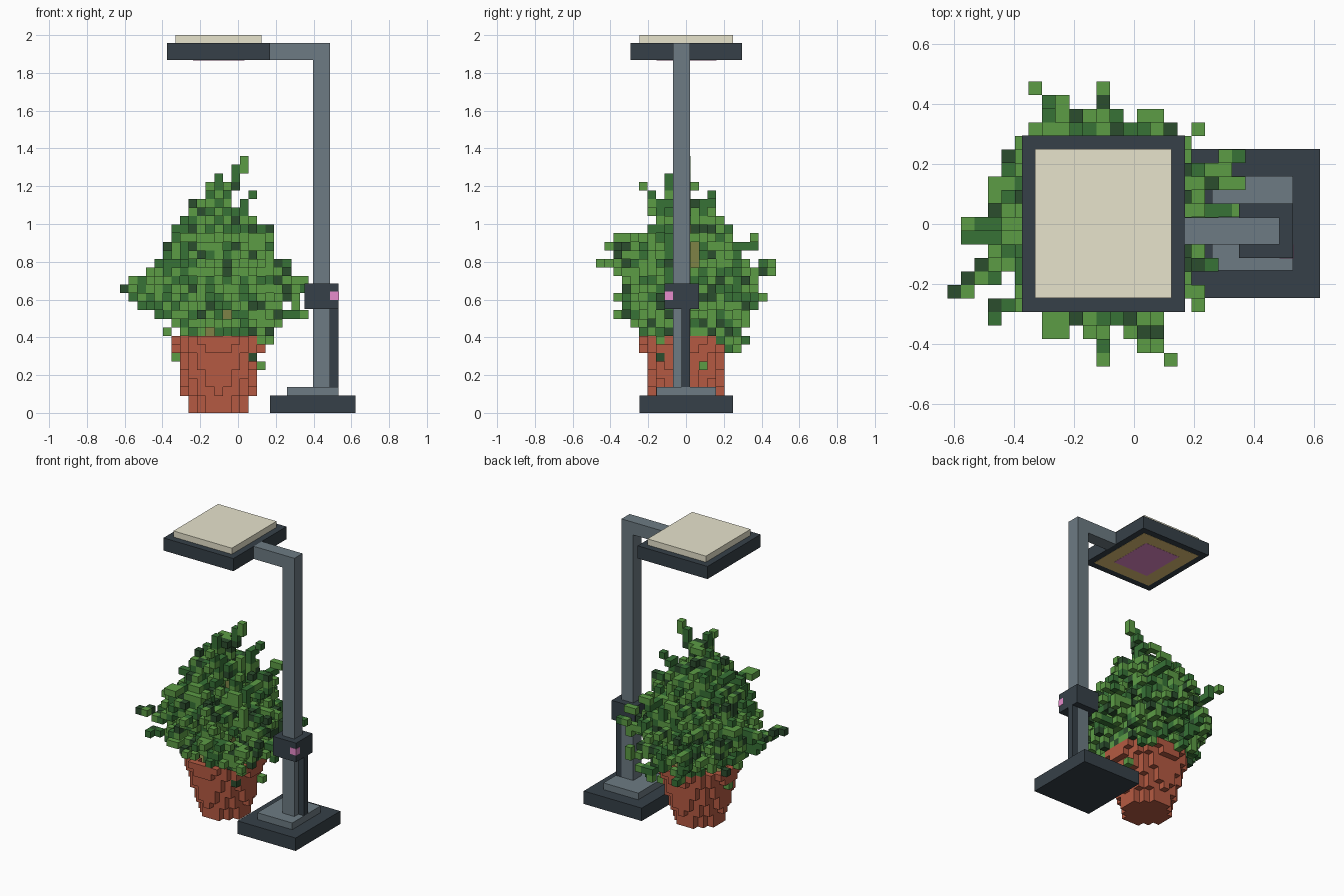
import bpy, bmesh, math, random
from mathutils import Vector

if "Cube" in bpy.data.objects:
    bpy.data.objects.remove(bpy.data.objects["Cube"])

random.seed(5)
V = 0.0453                 # voxel size
CX = -0.103                # plant centre in x


def material(name, rgb):
    m = bpy.data.materials.new(name)
    m.diffuse_color = [((c / 255 + 0.055) / 1.055) ** 2.4 for c in rgb] + [1]
    m.use_nodes = True
    m.node_tree.nodes["Principled BSDF"].inputs["Base Color"].default_value = m.diffuse_color
    return m


DARK = material("dark metal", (54, 64, 72))
GREY = material("grey metal", (109, 123, 131))
CREAM = material("cream panel", (234, 230, 207))
GOLD = material("warm light", (226, 196, 119))
PINK = material("pink light", (236, 143, 208))
CLAY = material("terracotta", (181, 90, 66))
STEM = material("olive stem", (126, 130, 70))
LEAVES = [material("light leaf", (92, 156, 69)),
          material("mid leaf", (55, 114, 54)),
          material("dark leaf", (43, 77, 45))]


def link(name, bm, mats):
    me = bpy.data.meshes.new(name)
    bm.to_mesh(me)
    bm.free()
    for m in mats:
        me.materials.append(m)
    bpy.context.collection.objects.link(bpy.data.objects.new(name, me))


def box(name, x, y, z, mat):
    bm = bmesh.new()
    bmesh.ops.create_cube(bm, size=1)
    for v in bm.verts:
        v.co = [r[0] if c < 0 else r[1] for c, r in zip(v.co, (x, y, z))]
    link(name, bm, [mat])


# Lamp stand
box("lamp_base", (0.17, 0.622), (-0.247, 0.25), (0, 0.091), DARK)
box("base_step", (0.26, 0.532), (-0.156, 0.16), (0.091, 0.138), GREY)
box("lamp_pole", (0.396, 0.487), (-0.068, 0.022), (0.138, 1.957), GREY)
box("lamp_arm", (0.17, 0.396), (-0.068, 0.022), (1.868, 1.957), GREY)
box("cable", (0.487, 0.532), (-0.024, 0.022), (0.138, 0.55), DARK)
box("control_box", (0.351, 0.532), (-0.113, 0.068), (0.55, 0.684), DARK)
box("control_button", (0.486, 0.5335), (-0.1145, -0.069), (0.597, 0.643), PINK)

# Lamp head with light plates underneath
box("lamp_head", (-0.375, 0.17), (-0.294, 0.296), (1.868, 1.957), DARK)
box("head_top_panel", (-0.33, 0.125), (-0.247, 0.25), (1.957, 2.0), CREAM)
box("warm_light_plate", (-0.33, 0.125), (-0.247, 0.25), (1.867, 1.87), GOLD)
box("pink_light_plate", (-0.239, 0.034), (-0.157, 0.161), (1.866, 1.87), PINK)

# Pot cells: round layers that widen upward, hollow above the soil
pot, stem, leaf = {}, {}, {}
for k, r in enumerate((3.3, 3.5, 4.1, 4.2, 4.3, 4.5, 4.6, 5.3, 5.4)):
    for i in range(-6, 7):
        for j in range(-6, 7):
            d = math.hypot(i, j)
            if d <= r:
                if k < 7 or d > 4.2:
                    pot[i, j, k] = 0
                elif k == 7:
                    stem[i, j, k] = 0          # soil

# Stem cells
for k in range(8, 22):
    for i, j in ((0, 0), (1, 0), (0, 1), (1, 1), (-1, 0), (0, -1)):
        if k < 15 or (i >= 0 and j >= 0):
            stem[i, j, k] = 0


# Foliage outline radius at each height
PROFILE = ((9, 5.8), (11, 7.4), (14, 8.0), (17, 7.4), (20, 5.9), (23, 3.4), (26, 1.2))


def radius(k):
    for (a, ra), (b, rb) in zip(PROFILE, PROFILE[1:]):
        if a <= k <= b:
            return ra + (rb - ra) * (k - a) / (b - a)
    return 1.2


def add_leaf(c):
    if c not in pot and c not in stem and abs(c[0] + 1) <= 11 and abs(c[1]) <= 10:
        inner = math.hypot(c[0], c[1]) < 0.6 * radius(c[2])
        leaf[c] = random.choices((0, 1, 2), (36, 40, 24) if inner else (52, 34, 14))[0]


# Sparse outer leaves, open near the stem
for k in range(9, 27):
    for i in range(-10, 11):
        for j in range(-10, 11):
            d = (abs(i) ** 2.4 + abs(j) ** 2.4) ** (1 / 2.4)
            open_core = d < (3.6 if k < 12 else 2.2) and k < 21
            if d + random.uniform(-0.9, 1.1) < radius(k) and random.random() < (0.1 if open_core else 0.42):
                add_leaf((i, j, k))


def spray(tip, rise, extra):
    """A chain of leaves from the stem out to a tip, with side leaves."""
    root = Vector((0, 0, max(10, tip.z - rise)))
    for s in range(31):
        c = tuple(round(q) for q in root.lerp(tip, s / 30))
        if c not in leaf:
            add_leaf(c)
            if s < 26 and random.random() < extra:
                axis = random.randrange(3)
                n = list(c)
                n[axis] += random.choice((-1, 1))
                if n[2] > 8:
                    add_leaf(tuple(n))


# Random sprays that fill the bush
for s in range(24):
    k = random.uniform(10.5, 24)
    a = s * 2.39996
    r = radius(k) * random.uniform(0.9, 1.08)
    spray(Vector((r * math.cos(a), r * math.sin(a), k)), 2.5, 0.3)

# Leaf sprays reaching out to their tips (x, y, z)
TIPS = ((-.60, -.22, .66), (-.56, 0, .70), (-.55, -.04, .60), (-.47, .13, .75), (-.46, -.30, .58),
        (-.32, .46, .79), (-.26, .41, .62), (-.10, .46, .75), (.06, .38, .92), (.23, .33, .50),
        (-.10, -.45, .80), (.04, -.41, .88), (.11, -.45, .80), (-.28, -.36, .95), (-.44, .22, .65),
        (.39, .24, .66), (.35, .05, .52), (.26, -.14, .80), (.22, -.22, .56), (.33, .15, .70),
        (.03, -.02, 1.34), (-.10, -.10, 1.25), (.07, .13, 1.16), (-.24, 0, 1.12), (-.06, -.23, 1.21),
        (-.33, -.15, .98), (.15, .1, .96), (.16, .27, .37), (-.15, .32, .40), (.2, -.25, .46))
for x, y, z in TIPS:
    spray(Vector(((x - CX) / V, y / V, z / V - 0.5)), 4 if z < 1 else 7, 0.8)

# Gaps in the foliage through which the stem shows (start cell, direction, width)
GAPS = (((1, 1, 17), (1, 0, 0), 0.6), ((1, 1, 18), (1, 0, 0), 0.6), ((1, 1, 19), (1, 0, 0), 0.6),
        ((0, 0, 10), (0.73, -0.52, 0.445), 1.3), ((0, 0, 11), (0.73, -0.52, 0.445), 1.0),
        ((0, 0, 16), (-0.73, 0.52, 0.445), 1.2), ((0, 0, 15), (-0.73, 0.52, 0.445), 0.9),
        ((-2, -2, 9), (0, -1, 0), 0.7))
for start, way, width in GAPS:
    way = Vector(way).normalized()
    for c in list(leaf):
        p = Vector(c) - Vector(start)
        t = p.dot(way)
        if t > 0 and (p - way * t).length < width:
            del leaf[c]

# Leaves hanging on the pot side
for c in ((5, 2, 5), (4, -3, 6), (4, 2, 6), (-5, 0, 6), (5, 5, 7), (4, 6, 7), (4, 6, 8), (5, -3, 8)):
    add_leaf(c)

# Drop leaf cells that touch nothing
STEPS = [(a, b, c) for a in (-1, 0, 1) for b in (-1, 0, 1) for c in (-1, 0, 1) if 0 < abs(a) + abs(b) + abs(c) < 3]
for c in list(leaf):
    if 8 < c[2] and not any(tuple(p + q for p, q in zip(c, s)) in leaf for s in STEPS):
        del leaf[c]

solid = set(pot) | set(stem) | set(leaf)


def voxels(name, cells, mats):
    """Join cells into one mesh, keeping only faces open to the air."""
    bm = bmesh.new()
    verts = {}
    for c, mat in cells.items():
        for axis in range(3):
            for side in (0, 1):
                n = list(c)
                n[axis] += 2 * side - 1
                if tuple(n) in solid:
                    continue
                u, w = (axis + 1) % 3, (axis + 2) % 3
                loop = []
                for du, dw in ((0, 0), (1, 0), (1, 1), (0, 1)):
                    q = list(c)
                    q[axis] += side
                    q[u] += du
                    q[w] += dw
                    q = tuple(q)
                    if q not in verts:
                        verts[q] = bm.verts.new((CX + (q[0] - 0.5) * V, (q[1] - 0.5) * V, q[2] * V))
                    loop.append(verts[q])
                f = bm.faces.new(loop if side else loop[::-1])
                f.material_index = mat
    link(name, bm, mats)


voxels("plant_pot", pot, [CLAY])
voxels("plant_stem_and_soil", stem, [STEM])
voxels("plant_leaves", leaf, LEAVES)
